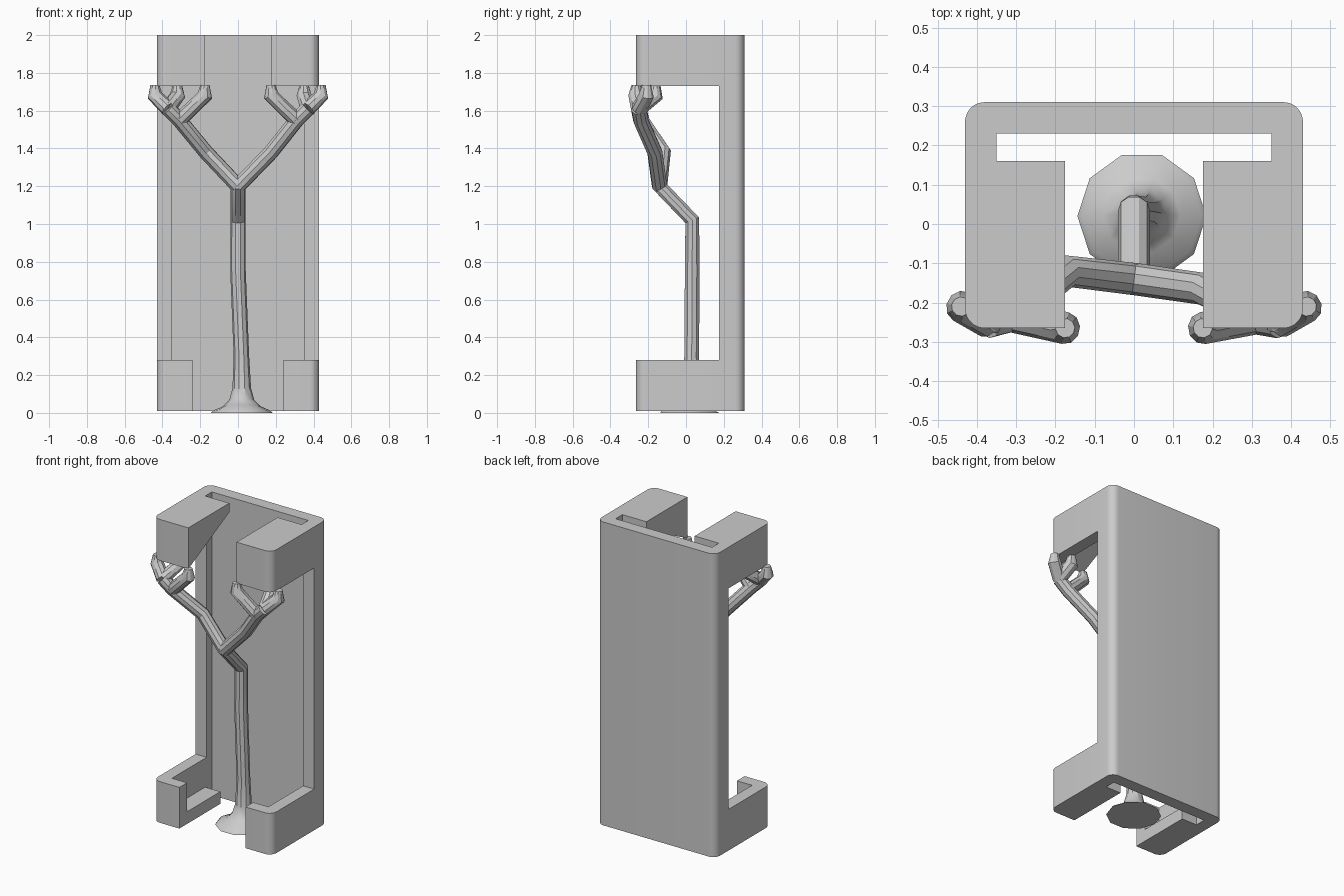
import bpy, bmesh, math
from mathutils import Vector

cube = bpy.data.objects.get("Cube")
if cube:
    bpy.data.objects.remove(cube)

grey = bpy.data.materials.new("plain_grey")
grey.use_nodes = True
COLOUR = (0.6, 0.6, 0.6, 1)
grey.diffuse_color = COLOUR
grey.node_tree.nodes["Principled BSDF"].inputs["Base Color"].default_value = COLOUR


def finish(name, mesh, smooth=True):
    """Link a mesh as a named grey object."""
    obj = bpy.data.objects.new(name, mesh)
    bpy.context.collection.objects.link(obj)
    mesh.materials.clear()
    mesh.materials.append(grey)
    if smooth:
        bpy.ops.object.select_all(action="DESELECT")
        obj.select_set(True)
        bpy.context.view_layer.objects.active = obj
        bpy.ops.object.shade_smooth_by_angle(angle=math.radians(32))
    return obj


def outline(points):
    """Expand (x, y, r) corners into arcs of radius r."""
    out = []
    for i, p in enumerate(points):
        c = Vector(p[:2])
        if len(p) == 2:
            out.append(c)
            continue
        a = (Vector(points[i - 1][:2]) - c).normalized()
        b = (Vector(points[(i + 1) % len(points)][:2]) - c).normalized()
        centre = c + (a + b) * p[2]
        for k in range(9):
            t = k / 8 * math.pi / 2
            out.append(centre - b * p[2] * math.cos(t) - a * p[2] * math.sin(t))
    return out


def prism(name, points, low, high, axis="z", mirror=False):
    """Extrude an xy outline along z, or a yz outline along x."""
    bm = bmesh.new()
    place = (lambda p: (p[0], p[1], low)) if axis == "z" else (lambda p: (low, p[0], p[1]))
    face = bm.faces.new([bm.verts.new(place(p)) for p in outline(points)])
    new = bmesh.ops.extrude_face_region(bm, geom=[face])["geom"]
    d = high - low
    bmesh.ops.translate(bm, vec=(0, 0, d) if axis == "z" else (d, 0, 0),
                        verts=[v for v in new if isinstance(v, bmesh.types.BMVert)])
    bmesh.ops.recalc_face_normals(bm, faces=bm.faces)
    mesh = bpy.data.meshes.new(name)
    bm.to_mesh(mesh)
    bm.free()
    obj = finish(name, mesh)
    if mirror:
        obj.modifiers.new("mirror", "MIRROR").use_mirror_merge = False
    return obj


def tube(name, points, radius=0.041):
    """Sweep a round section along (x, y, z[, scale]) points."""
    curve = bpy.data.curves.new(name, "CURVE")
    curve.dimensions = "3D"
    curve.bevel_depth = radius
    curve.bevel_resolution = 3
    curve.use_fill_caps = True
    spline = curve.splines.new("POLY")
    spline.points.add(len(points) - 1)
    for sp, p in zip(spline.points, points):
        sp.co = (*p[:3], 1)
        sp.radius = p[3] if len(p) > 3 else 1
    temp = bpy.data.objects.new("temp", curve)
    bpy.context.collection.objects.link(temp)
    bpy.context.view_layer.update()
    mesh = bpy.data.meshes.new_from_object(
        temp.evaluated_get(bpy.context.evaluated_depsgraph_get()))
    bpy.data.objects.remove(temp)
    mesh.name = name
    return finish(name, mesh)


# Holder dimensions
W, IN, BACK, PLATE, RAIL, FRONT = 0.43, 0.35, 0.31, 0.23, 0.175, -0.265
BASE, TOP, R = 0.01, 2.0, 0.05

# Back plate with side rails
prism("back_frame", [(-W, RAIL), (-IN, RAIL), (-IN, PLATE), (IN, PLATE), (IN, RAIL),
                     (W, RAIL), (W, BACK, R), (-W, BACK, R)], BASE, TOP)

# Upper side walls and the wedge arms inside them
prism("upper_wall", [(IN, RAIL), (IN, FRONT), (W, FRONT, R), (W, RAIL)], 1.73, TOP, mirror=True)
prism("upper_arm", [(FRONT, TOP), (0.16, TOP), (0.16, 1.94), (FRONT, 1.73)],
      0.175, IN, axis="x", mirror=True)

# Lower hooks with floor ledges
prism("lower_hook", [(IN, RAIL), (IN, -0.185), (0.24, -0.185), (0.24, FRONT),
                     (W, FRONT, R), (W, RAIL)], BASE, 0.28, mirror=True)
prism("lower_ledge", [(0.24, 0.16), (0.24, -0.185), (IN, -0.185), (IN, 0.16)],
      BASE, 0.09, mirror=True)

# Support trunk with flared foot
fork = (0, -0.14, 1.2)
tube("support_trunk", [(0.02, 0.02, 0, 4), (0.02, 0.02, 0.012, 3.7), (0.02, 0.022, 0.035, 2.4),
                       (0.02, 0.025, 0.07, 1.6), (0.02, 0.028, 0.13, 1.2), (0.018, 0.03, 0.3),
                       (0, 0.033, 0.75), (0, 0.033, 1.02), fork, (0, -0.14, 1.215)])

# Branches, each ending in three tapered tips
for side, s, bend, knee, mid_x in (("left", 1, (0.175, -0.165, 1.38), (0.31, -0.24, 1.55), 0.35),
                                   ("right", -1, (-0.17, -0.12, 1.38), (-0.31, -0.235, 1.55), 0.32)):
    split = (s * 0.37, -0.25, 1.61)
    tube(side + "_branch", [fork, bend, knee, split])
    for part, start, x, y in (("inner", knee, 0.175, -0.265), ("middle", split, mid_x, -0.16),
                              ("outer", split, 0.44, -0.21)):
        tube(f"{side}_{part}_tip", [start, (s * x, y, 1.68), (s * x, y, 1.735, 0.6)])
